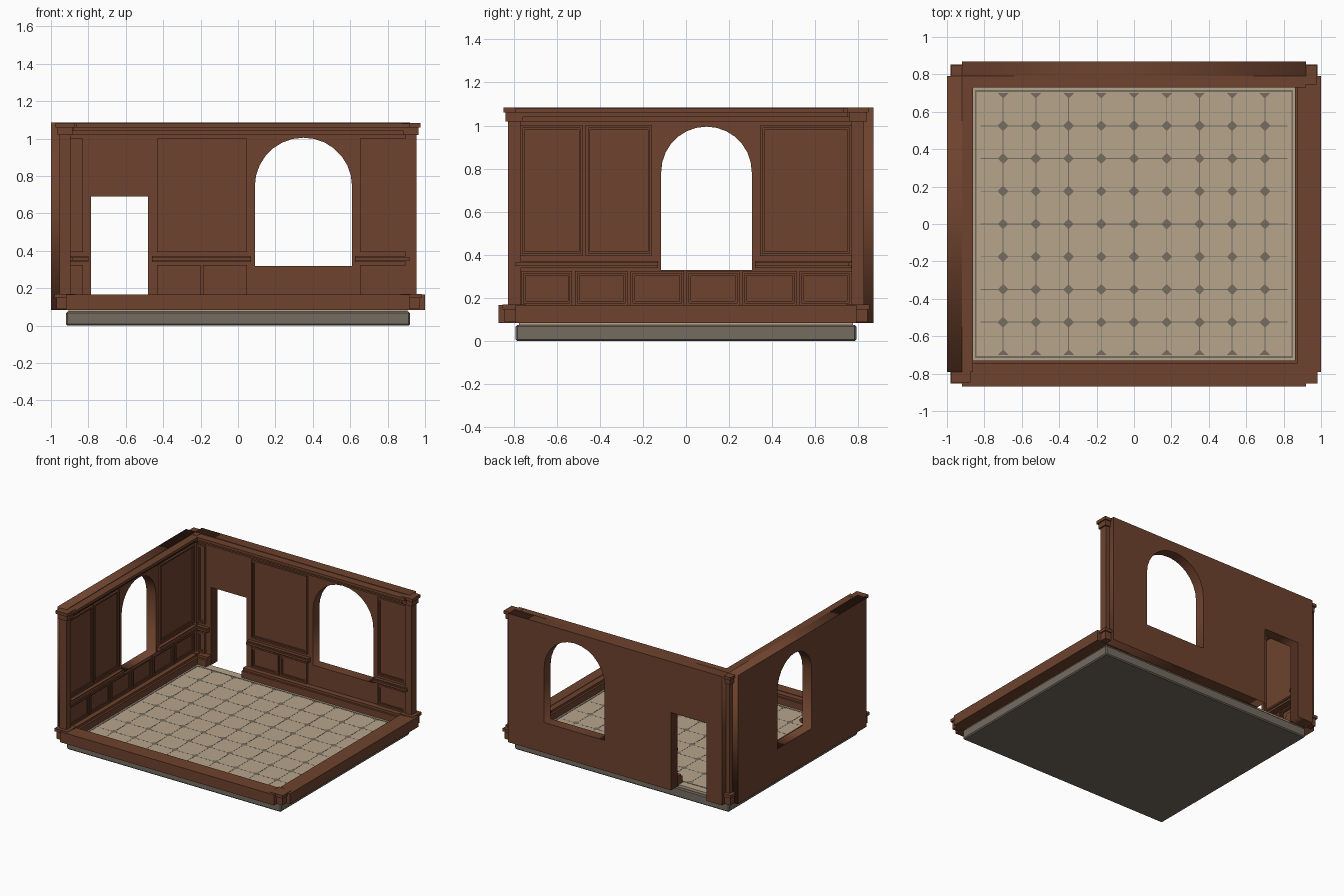
import bpy, bmesh, math
from mathutils import Vector

if "Cube" in bpy.data.objects:
    bpy.data.objects.remove(bpy.data.objects["Cube"])


def material(name, rgb):
    m = bpy.data.materials.new(name)
    m.use_nodes = True
    m.diffuse_color = (*rgb, 1)
    m.node_tree.nodes["Principled BSDF"].inputs["Base Color"].default_value = (*rgb, 1)
    return m


WOOD = material("brown wood", (0.155, 0.055, 0.027))
TILE = material("beige tile", (0.47, 0.375, 0.26))
STONE = material("grey stone", (0.175, 0.15, 0.118))

HX, HY = 0.92, 0.79          # inner faces of the walls
THICK, BOTTOM, LOW, TOP = 0.08, 0.085, 0.167, 1.085


def link(name, mesh, mat):
    ob = bpy.data.objects.new(name, mesh)
    mesh.materials.append(mat)
    bpy.context.collection.objects.link(ob)
    return ob


def add_box(bm, lo, hi):
    lo, hi = Vector(lo), Vector(hi)
    verts = bmesh.ops.create_cube(bm, size=1)["verts"]
    for v in verts:
        v.co = (lo + hi) / 2 + v.co * (hi - lo)


def boxes(name, items, mat):
    """One object made of axis-aligned boxes, each given by two corners."""
    bm = bmesh.new()
    for a, b in items:
        lo = [min(p, q) for p, q in zip(a, b)]
        hi = [max(p, q) for p, q in zip(a, b)]
        add_box(bm, lo, hi)
    mesh = bpy.data.meshes.new(name)
    bm.to_mesh(mesh)
    bm.free()
    return link(name, mesh, mat)


def on_wall(side, along, depth, z):
    """Point on a wall: distance along it, depth into the room, height."""
    return {"back": (along, HY - depth, z), "front": (along, depth - HY, z),
            "left": (depth - HX, along, z), "right": (HX - depth, along, z)}[side]


def wall_box(side, a, d, z):
    return on_wall(side, a[0], d[0], z[0]), on_wall(side, a[1], d[1], z[1])


def arch(x0, x1, z0, top, segments=14):
    r, mid = (x1 - x0) / 2, (x0 + x1) / 2
    curve = [(mid + r * math.cos(math.pi * i / segments),
              top - r + r * math.sin(math.pi * i / segments)) for i in range(segments + 1)]
    return [(x0, z0), (x1, z0)] + curve


def tall_wall(name, outlines, location, turn):
    """Flat filled outline with holes, thickened into a wall."""
    cu = bpy.data.curves.new(name, "CURVE")
    cu.dimensions, cu.fill_mode, cu.extrude = "2D", "BOTH", THICK / 2
    for pts in outlines:
        s = cu.splines.new("POLY")
        s.points.add(len(pts) - 1)
        for p, (x, z) in zip(s.points, pts):
            p.co = (x, z, 0, 1)
        s.use_cyclic_u = True
    tmp = bpy.data.objects.new(name + "_outline", cu)
    bpy.context.collection.objects.link(tmp)
    graph = bpy.context.evaluated_depsgraph_get()
    mesh = bpy.data.meshes.new_from_object(tmp.evaluated_get(graph))
    bpy.data.objects.remove(tmp)
    mesh.materials.clear()
    ob = link(name, mesh, WOOD)
    ob.location = location
    ob.rotation_euler = (math.pi / 2, 0, turn)


# Tall walls with door and arched windows
DOOR = (-0.785, -0.48)
DOOR_TOP = 0.69
tall_wall("back_wall",
          [[(-HX, BOTTOM), (DOOR[0], BOTTOM), (DOOR[0], DOOR_TOP), (DOOR[1], DOOR_TOP),
            (DOOR[1], BOTTOM), (HX, BOTTOM), (HX, TOP), (-HX, TOP)],
           arch(0.09, 0.61, 0.32, 1.005)],
          (0, HY + THICK / 2, 0), 0)
tall_wall("left_wall",
          [[(-HY, BOTTOM), (HY, BOTTOM), (HY, TOP), (-HY, TOP)],
           arch(-0.115, 0.305, 0.33, 0.995)],
          (-HX - THICK / 2, 0, 0), math.pi / 2)

# Low walls on the open sides
for side, half in (("front", HX), ("right", HY)):
    boxes(side + "_low_wall", [wall_box(side, (-half, half), (-THICK, 0), (BOTTOM, LOW))], WOOD)

# Stepped baseboard, broken at the door
runs = {"back": [(-HX, DOOR[0]), (DOOR[1], HX)], "front": [(-HX, HX)],
        "left": [(-HY, HY)], "right": [(-HY, HY)]}
for side, spans in runs.items():
    boxes(side + "_baseboard",
          [wall_box(side, s, (0, d), (BOTTOM, z)) for s in spans
           for d, z in ((0.06, 0.145), (0.045, 0.163))], WOOD)

# Crown moulding in three steps
for side, half in (("back", HX), ("left", HY)):
    boxes(side + "_crown",
          [wall_box(side, (-half, half), (0, d), z) for d, z in
           ((0.022, (1.02, 1.045)), (0.04, (1.04, 1.065)), (0.06, (1.06, 1.081)))], WOOD)

# Chair rails
rails = {"back": [(-HX, -0.80), (-0.46, 0.07), (0.625, HX)],
         "left": [(-HY, -0.13), (0.32, HY)]}
for side, spans in rails.items():
    boxes(side + "_chair_rail",
          [wall_box(side, s, (0, d), z) for s in spans
           for d, z in ((0.025, (0.34, 0.372)), (0.037, (0.348, 0.364)))], WOOD)


def frame(side, a, z):
    """Raised rectangular moulding: wide flat band and narrow inner bead."""
    out = []
    for inset, w, d in ((0, 0.012, 0.014), (0.012, 0.008, 0.007)):
        a0, a1, z0, z1 = a[0] + inset, a[1] - inset, z[0] + inset, z[1] - inset
        out += [wall_box(side, (a0, a1), (0, d), (z0, z0 + w)),
                wall_box(side, (a0, a1), (0, d), (z1 - w, z1)),
                wall_box(side, (a0, a0 + w), (0, d), (z0 + w, z1 - w)),
                wall_box(side, (a1 - w, a1), (0, d), (z0 + w, z1 - w))]
    return out


# Wall panels
UPPER, LOWER = (0.395, 1.0), (0.166, 0.325)
edge = [-0.77, -0.52, -0.262, -0.002, 0.256, 0.522, 0.775]
panels = {
    ("back", "upper", UPPER): [(-0.895, -0.83), (-0.433, 0.047), (0.653, 0.895)],
    ("back", "lower", LOWER): [(-0.895, -0.83), (-0.433, -0.2), (-0.187, 0.047), (0.653, 0.895)],
    ("left", "upper", UPPER): [(-0.77, -0.477), (-0.465, -0.157), (0.343, 0.77)],
    ("left", "lower", LOWER): [(p + 0.005, q - 0.008) for p, q in zip(edge, edge[1:])],
}
for (side, level, z), spans in panels.items():
    boxes(f"{side}_{level}_panels", [b for s in spans for b in frame(side, s, z)], WOOD)

# Corner posts with plinth and capital; the open corner keeps only its plinth
plinth = [(0.045, BOTTOM + 0.003, 0.147), (0.055, 0.147, 0.17)]
column = [(0.029, 0.17, 1.02), (0.04, 1.02, 1.062), (0.05, 1.06, 1.083)]
for fb, sy in (("front", -1), ("back", 1)):
    for lr, sx in (("right", -1), ("left", 1)):
        cx, cy = 0.925 * sx, 0.797 * sy
        layers = plinth if (sx, sy) == (1, -1) else plinth + column
        boxes(f"{fb}_{lr}_post",
              [((cx - h, cy - h, a), (cx + h, cy + h, b)) for h, a, b in layers], WOOD)

# Foundation slab and tiled floor
slab = boxes("foundation_slab", [((-HX, -HY, 0), (HX, HY, 0.075))], STONE)
bev = slab.modifiers.new("edge", "BEVEL")
bev.width, bev.segments = 0.008, 1
FLOOR = 0.093
boxes("tile_floor", [((-0.905, -0.775, 0.07), (0.905, 0.775, FLOOR))], TILE)

# Floor border and grout lines
STEP, BX, BY = 0.175, 0.846, 0.711
z0, z1 = FLOOR - 0.002, FLOOR + 0.002
w = 0.005
boxes("floor_border",
      [((s * BX - w, -BY - w, z0), (s * BX + w, BY + w, z1)) for s in (-1, 1)] +
      [((-BX + w, s * BY - w, z0), (BX - w, s * BY + w, z1)) for s in (-1, 1)], STONE)
g = 0.0025
boxes("grout_lines",
      [((i * STEP - g, -0.7, z0), (i * STEP + g, 0.7, z1 - 0.001)) for i in range(-4, 5)] +
      [((-0.82, i * STEP - g, z0), (0.82, i * STEP + g, z1 - 0.0015)) for i in range(-3, 4)], STONE)

# Diamond inlays at the tile corners, cut in half along the front and back rows
bm = bmesh.new()
R = 0.029
for i in range(-4, 5):
    for j in range(-4, 5):
        x, y = i * STEP, j * STEP
        pts = [(x + R, y), (x, y + R), (x - R, y), (x, y - R)]
        if abs(j) == 4:
            pts = [p for p in pts if abs(p[1]) <= abs(y) + 0.001]
        f = bm.faces.new([bm.verts.new((px, py, z1)) for px, py in pts])
        f.normal_update()
        if f.normal.z < 0:
            f.normal_flip()
mesh = bpy.data.meshes.new("diamond_inlays")
bm.to_mesh(mesh)
bm.free()
link("diamond_inlays", mesh, STONE)
